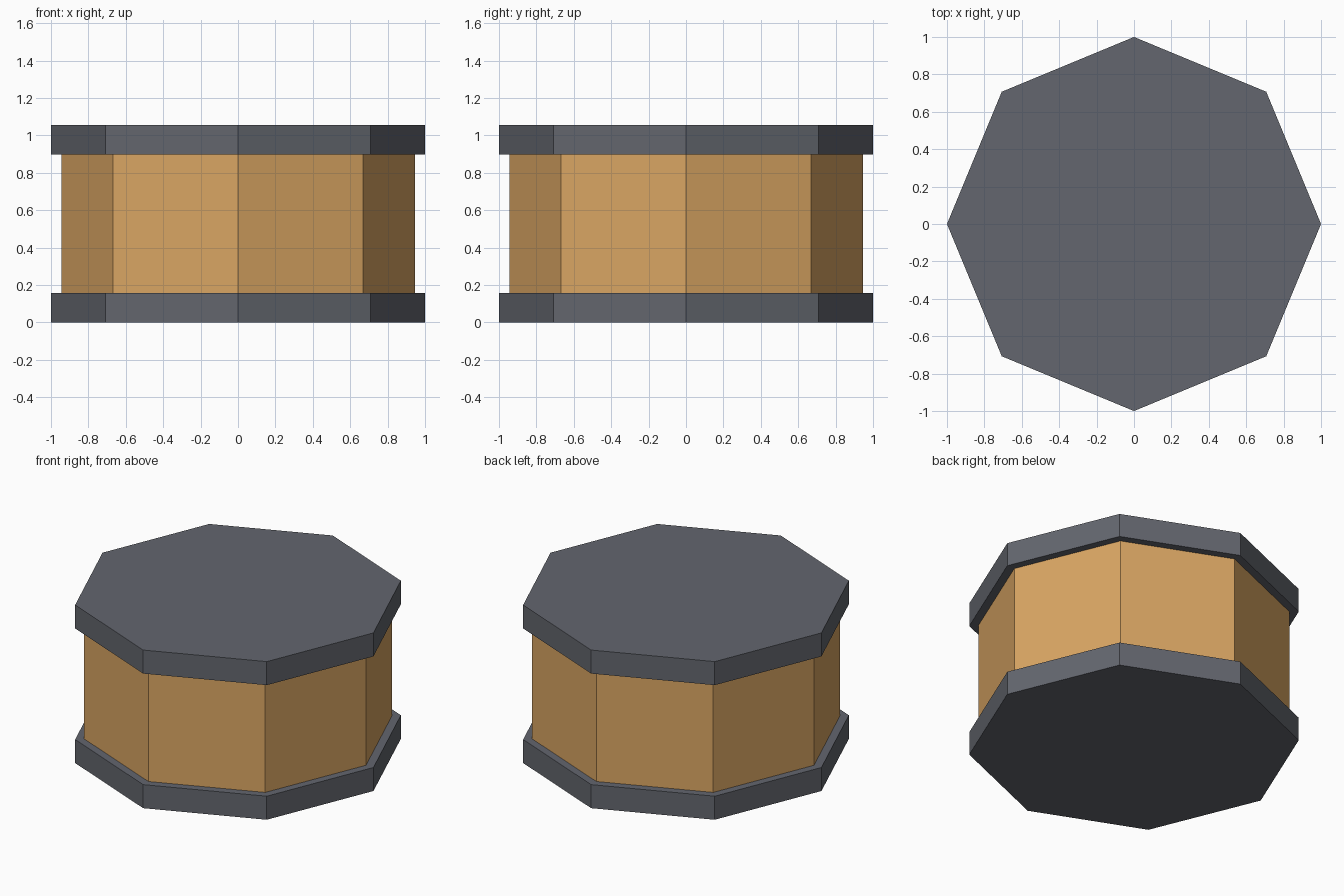
import bpy

if "Cube" in bpy.data.objects:
    bpy.data.objects.remove(bpy.data.objects["Cube"])


def make_material(name, color):
    mat = bpy.data.materials.new(name)
    mat.diffuse_color = (*color, 1.0)
    mat.use_nodes = True
    mat.node_tree.nodes["Principled BSDF"].inputs["Base Color"].default_value = mat.diffuse_color
    return mat


def octagon_prism(name, radius, bottom, top, mat):
    bpy.ops.mesh.primitive_cylinder_add(
        vertices=8, radius=radius, depth=top - bottom,
        location=(0, 0, (bottom + top) / 2))
    obj = bpy.context.object
    obj.name = name
    obj.data.materials.append(mat)
    return obj


grey = make_material("dark_grey", (0.125, 0.133, 0.156))
tan = make_material("tan", (0.70, 0.38, 0.125))

RIM = 0.157      # thickness of each end plate
HEIGHT = 1.055   # overall height

# End plates
octagon_prism("bottom_plate", 1.0, 0, RIM, grey)
octagon_prism("top_plate", 1.0, HEIGHT - RIM, HEIGHT, grey)

# Inset body between the plates
octagon_prism("drum_body", 0.945, RIM, HEIGHT - RIM, tan)
